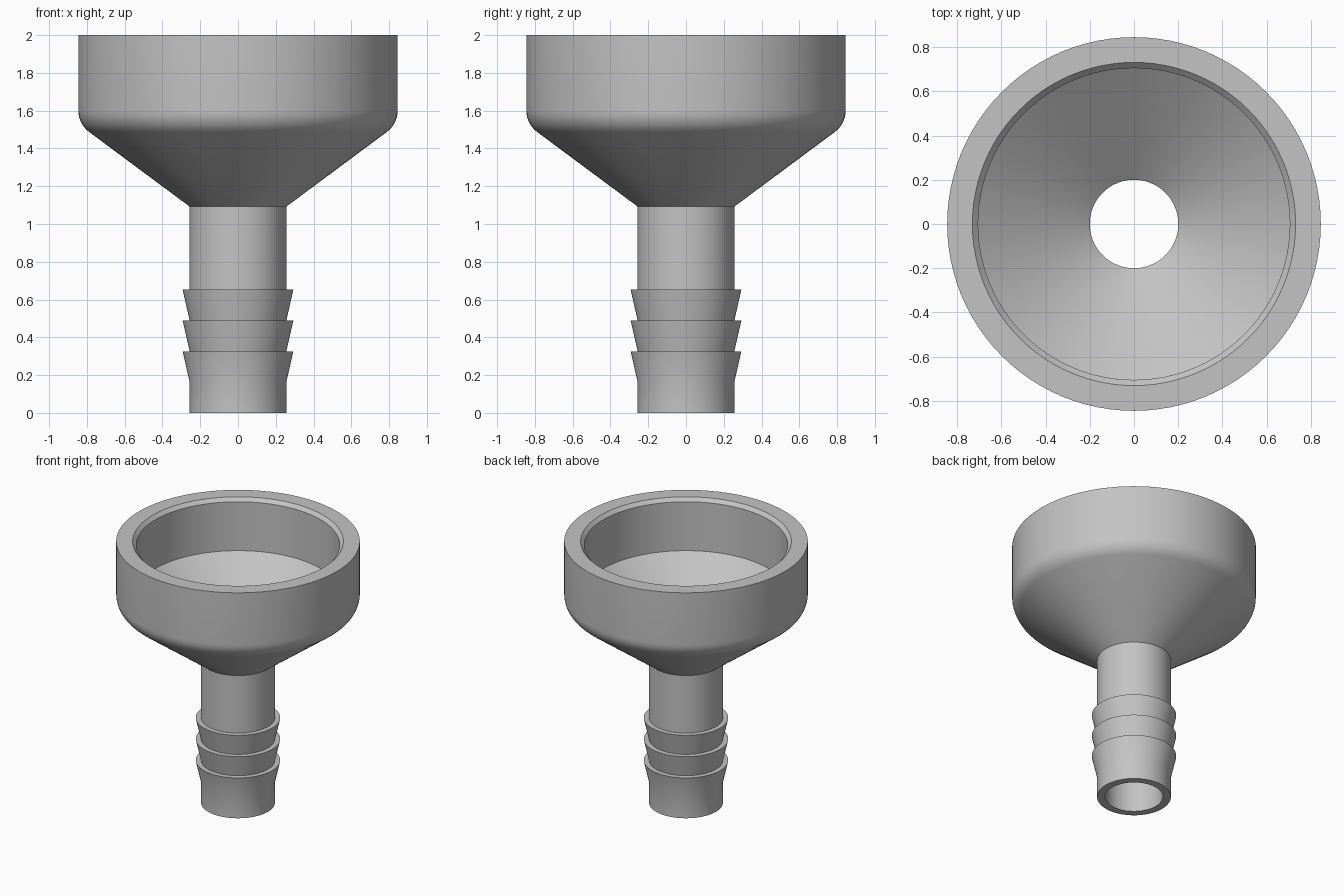
import bpy
import bmesh
from math import radians, sin, cos, tau, atan2

cube = bpy.data.objects.get("Cube")
if cube:
    bpy.data.objects.remove(cube, do_unlink=True)

SEGMENTS = 96
TUBE_R, BARB_R, BORE_R = 0.256, 0.293, 0.2
CUP_R, CUP_IN = 0.845, 0.705
WALL = CUP_R - CUP_IN
HEIGHT, NECK_Z, CORNER_Z = 2.0, 1.092, 1.6
CHAMFER = 0.026
BARB_STEP = 0.163

grey = bpy.data.materials.new("plain grey")
grey.use_nodes = True
colour = (0.55, 0.55, 0.55, 1)
grey.diffuse_color = colour
grey.node_tree.nodes["Principled BSDF"].inputs["Base Color"].default_value = colour

# Outer hose tail: straight end, then three barbs with flat upper ledges
profile = [(BORE_R, 0), (TUBE_R, 0)]
for i in range(1, 4):
    z = i * BARB_STEP
    profile += [(TUBE_R, z), (BARB_R, z + BARB_STEP)]
profile += [(TUBE_R, 4 * BARB_STEP), (TUBE_R, NECK_Z)]

# Rounded shoulder between the cone and the cup wall
slope = atan2(3, 4)
for i in range(9):
    a = slope - radians(90) + (radians(90) - slope) * i / 8
    profile.append((CUP_IN + WALL * cos(a), CORNER_Z + WALL * sin(a)))

# Rim, chamfered mouth, inner wall and inner cone down to the bore
profile += [
    (CUP_R, HEIGHT),
    (CUP_IN + CHAMFER, HEIGHT),
    (CUP_IN, HEIGHT - CHAMFER),
    (CUP_IN, CORNER_Z),
    (BORE_R, CORNER_Z - (CUP_IN - BORE_R) * 0.75),
]

# Turn the closed profile around the z axis
bm = bmesh.new()
rings = []
for s in range(SEGMENTS):
    a = tau * s / SEGMENTS
    rings.append([bm.verts.new((r * cos(a), r * sin(a), z)) for r, z in profile])
for s, ring in enumerate(rings):
    following = rings[(s + 1) % SEGMENTS]
    for i in range(len(profile)):
        j = (i + 1) % len(profile)
        bm.faces.new((ring[i], following[i], following[j], ring[j]))
bmesh.ops.recalc_face_normals(bm, faces=bm.faces)

mesh = bpy.data.meshes.new("barbed_funnel")
bm.to_mesh(mesh)
bm.free()
mesh.materials.append(grey)
funnel = bpy.data.objects.new("barbed_funnel", mesh)
bpy.context.collection.objects.link(funnel)

bpy.ops.object.select_all(action='DESELECT')
funnel.select_set(True)
bpy.context.view_layer.objects.active = funnel
bpy.ops.object.shade_smooth_by_angle(angle=radians(30))
